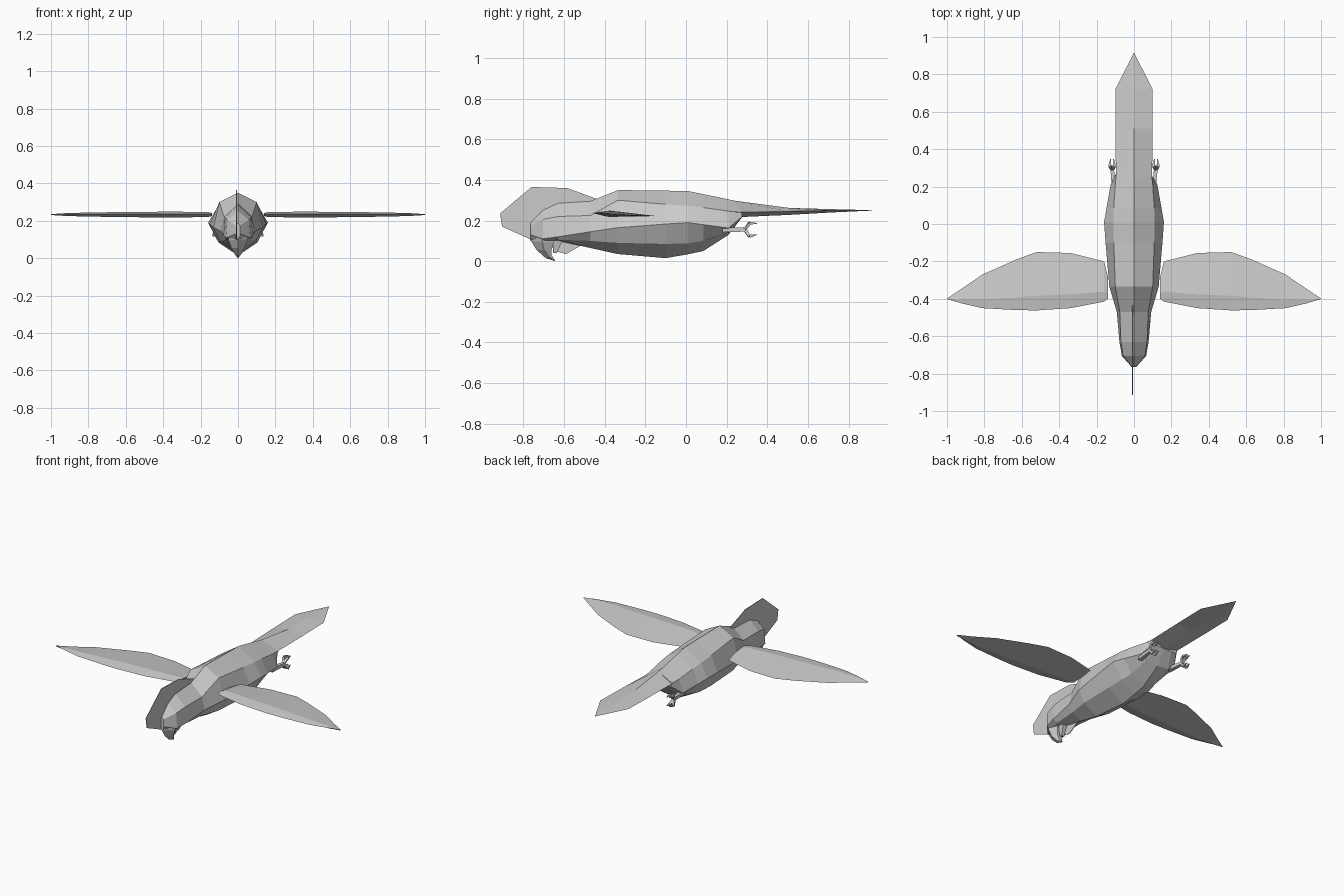
import bpy, bmesh
from mathutils import Vector

grey = bpy.data.materials.new("plain grey")
grey.diffuse_color = (0.6, 0.6, 0.6, 1)


def finish(name, bm):
    bmesh.ops.remove_doubles(bm, verts=bm.verts, dist=0.0001)
    bmesh.ops.recalc_face_normals(bm, faces=bm.faces)
    me = bpy.data.meshes.new(name)
    bm.to_mesh(me)
    bm.free()
    me.materials.append(grey)
    ob = bpy.data.objects.new(name, me)
    bpy.context.collection.objects.link(ob)
    return ob


def loft(bm, rings):
    """Skin closed rings of equal size and cap both ends."""
    vs = [[bm.verts.new(p) for p in r] for r in rings]
    n = len(vs[0])
    for a, b in zip(vs, vs[1:]):
        for i in range(n):
            j = (i + 1) % n
            bm.faces.new((a[i], a[j], b[j], b[i]))
    bm.faces.new(vs[0])
    bm.faces.new(vs[-1])


def symmetric_ring(y, top, sides, bottom):
    right = [(x, y, z) for x, z in sides]
    left = [(-x, y, z) for x, z in reversed(sides)]
    return [(0, y, top)] + right + [(0, y, bottom)] + left


def bar(bm, a, b, ra, rb):
    """Tapered four-sided bar between two points."""
    a, b = Vector(a), Vector(b)
    d = (b - a).normalized()
    u = d.orthogonal().normalized()
    v = d.cross(u)
    loft(bm, [[p + r * w for w in (u, v, -u, -v)] for p, r in ((a, ra), (b, rb))])


# Head and body: y, top z, (x, z) of shoulder, flank and belly edge, bottom z
body = [
    (-0.765, 0.19, [(0.010, 0.175), (0.012, 0.13), (0.008, 0.11)], 0.10),
    (-0.705, 0.25, [(0.058, 0.205), (0.065, 0.11), (0.040, 0.10)], 0.095),
    (-0.63, 0.285, [(0.070, 0.22), (0.078, 0.12), (0.050, 0.105)], 0.10),
    (-0.47, 0.295, [(0.076, 0.225), (0.092, 0.145), (0.065, 0.10)], 0.065),
    (-0.335, 0.35, [(0.100, 0.30), (0.132, 0.165), (0.095, 0.09)], 0.035),
    (-0.10, 0.347, [(0.108, 0.28), (0.152, 0.183), (0.105, 0.085)], 0.015),
    (0.01, 0.345, [(0.110, 0.272), (0.160, 0.19), (0.103, 0.088)], 0.034),
    (0.085, 0.33, [(0.108, 0.264), (0.147, 0.18), (0.090, 0.10)], 0.05),
    (0.21, 0.304, [(0.100, 0.246), (0.125, 0.163), (0.080, 0.14)], 0.13),
    (0.275, 0.29, [(0.094, 0.242), (0.085, 0.218), (0.050, 0.215)], 0.215),
]
bm = bmesh.new()
loft(bm, [symmetric_ring(*s) for s in body])
finish("body", bm)

# Tail: flat diamond section running to a point
bm = bmesh.new()
tail = [(0.22, 0.30, 0.096, 0.24, 0.215), (0.51, 0.262, 0.1, 0.245, 0.228),
        (0.72, 0.256, 0.1, 0.249, 0.24), (0.915, 0.251, 0.001, 0.25, 0.249)]
loft(bm, [symmetric_ring(y, t, [(w, z)], b) for y, t, w, z, b in tail])
finish("tail", bm)

# Crest: a single thin sheet through the head
crest = [(-0.915, 0.235), (-0.76, 0.365), (-0.585, 0.36), (-0.435, 0.305),
         (-0.43, 0.12), (-0.53, 0.07), (-0.59, 0.035), (-0.645, 0.05),
         (-0.68, 0.1), (-0.76, 0.105), (-0.905, 0.17)]
bm = bmesh.new()
loft(bm, [[(x, y, z) for y, z in crest] for x in (-0.010, -0.006)])
finish("crest", bm)

# Upper beak: front edge, back edge and half width, curling down and back
bm = bmesh.new()
hook = [(-0.765, 0.13, -0.65, 0.115, 0.055), (-0.763, 0.10, -0.652, 0.09, 0.05),
        (-0.735, 0.055, -0.662, 0.055, 0.036), (-0.69, 0.015, -0.662, 0.03, 0.018),
        (-0.643, 0.0, -0.646, 0.006, 0.003)]
rings = []
for y0, z0, y1, z1, w in hook:
    ym, zm = y0 * 0.5 + y1 * 0.5, z0 * 0.5 + z1 * 0.5
    rings.append([(0, y0, z0), (w, ym, zm), (w * 0.6, y1, z1),
                  (-w * 0.6, y1, z1), (-w, ym, zm)])
loft(bm, rings)
finish("upper_beak", bm)

# Lower beak
bm = bmesh.new()
bar(bm, (0, -0.63, 0.11), (0, -0.645, 0.04), 0.035, 0.012)
finish("lower_beak", bm)

# Wings: x, front y, back y, half thickness
wing = [(0.14, -0.40, -0.28, 0.006), (0.16, -0.415, -0.20, 0.012),
        (0.34, -0.45, -0.155, 0.014), (0.52, -0.462, -0.15, 0.013),
        (0.63, -0.46, -0.19, 0.012), (0.81, -0.45, -0.27, 0.009),
        (0.92, -0.425, -0.345, 0.006), (1.0, -0.401, -0.398, 0.001)]
for side, s in (("right", 1), ("left", -1)):
    bm = bmesh.new()
    loft(bm, [[(s * x, f, 0.237), (s * x, f * 0.75 + b * 0.25, 0.235 + t),
               (s * x, b, 0.237 - 1.1 * t), (s * x, f * 0.75 + b * 0.25, 0.232 - t)]
              for x, f, b, t in wing])
    finish(side + "_wing", bm)

    # Foot: leg bar, then four bent toes, two above and two below
    bm = bmesh.new()
    bar(bm, (s * 0.105, 0.18, 0.155), (s * 0.117, 0.295, 0.155), 0.018, 0.013)
    for dx in (-0.013, 0.013):
        for dz in (-1, 1):
            root = (s * 0.117, 0.29, 0.155)
            knee = (s * (0.117 + dx), 0.312, 0.155 + dz * 0.032)
            tip = (s * (0.117 + dx * 0.6), 0.348, 0.158 + dz * 0.028)
            bar(bm, root, knee, 0.010, 0.010)
            bar(bm, knee, tip, 0.010, 0.003)
    finish(side + "_foot", bm)
